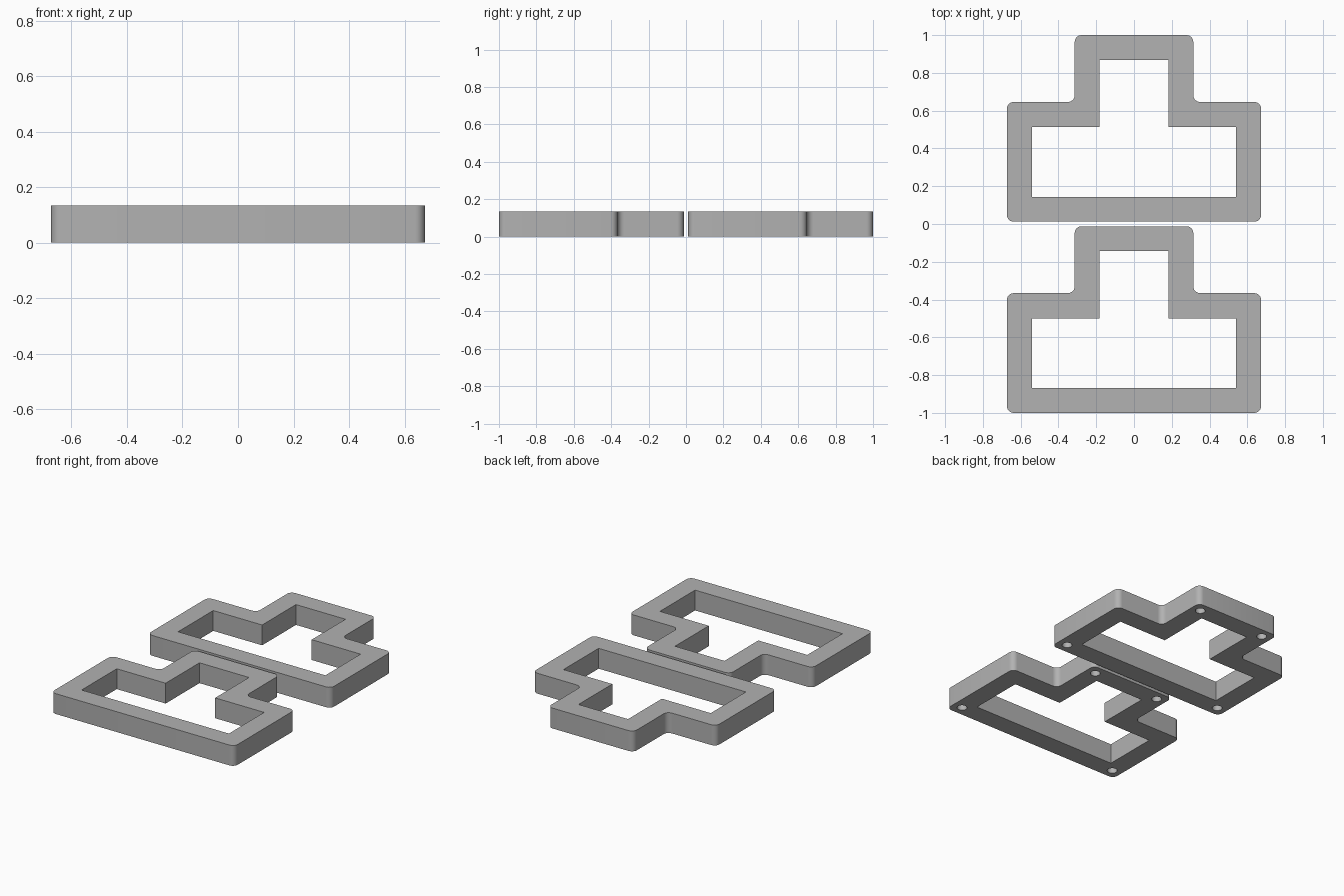
import bpy, bmesh, math
from mathutils import Vector

if "Cube" in bpy.data.objects:
    bpy.data.objects.remove(bpy.data.objects["Cube"])

HEIGHT, DEPTH = 0.135, 0.988          # frame thickness and length in y
CORNER, HOLE_R, HOLE_DEPTH = 0.036, 0.031, 0.07

grey = bpy.data.materials.new("grey plastic")
grey.diffuse_color = (0.445, 0.445, 0.445, 1)
grey.use_nodes = True
grey.node_tree.nodes["Principled BSDF"].inputs["Base Color"].default_value = grey.diffuse_color


def t_outline(half_base, half_prong, bottom, shoulder, top):
    """Counter-clockwise T outline, mirrored about x = 0."""
    right = [(half_base, bottom), (half_base, shoulder),
             (half_prong, shoulder), (half_prong, top)]
    return [Vector(p) for p in right + [(-x, y) for x, y in reversed(right)]]


def rounded(points, radius, steps=6):
    """Replace every right-angled corner with an arc."""
    out = []
    for i, p in enumerate(points):
        a = (points[i - 1] - p).normalized() * radius
        b = (points[(i + 1) % len(points)] - p).normalized() * radius
        for k in range(steps + 1):
            t = k / steps * math.pi / 2
            out.append(p + a + b - a * math.sin(t) - b * math.cos(t))
    # arcs run from the incoming edge to the outgoing edge
    n = steps + 1
    return [q for i in range(len(points)) for q in order(out[i * n:(i + 1) * n], points[i - 1])]


def order(arc, previous):
    return arc if (arc[0] - previous).length < (arc[-1] - previous).length else arc[::-1]


def circle(x, y, r, n=24):
    return [Vector((x + r * math.cos(2 * math.pi * k / n),
                    y + r * math.sin(2 * math.pi * k / n))) for k in range(n)]


def wall(bm, loop, z0, z1):
    """Vertical wall along a closed loop; returns its bottom and top edges."""
    low = [bm.verts.new((p.x, p.y, z0)) for p in loop]
    high = [bm.verts.new((p.x, p.y, z1)) for p in loop]
    n = len(loop)
    for i in range(n):
        j = (i + 1) % n
        bm.faces.new((low[i], low[j], high[j], high[i]))
    return [[bm.edges.get((r[i], r[(i + 1) % n])) for i in range(n)] for r in (low, high)]


def cap(bm, edges, up):
    bmesh.ops.triangle_fill(bm, edges=edges, use_beauty=True, normal=(0, 0, up))


def frame(name, y0):
    bm = bmesh.new()
    # outer and inner walls
    outer = rounded(t_outline(0.673, 0.314, 0, 0.634, DEPTH), CORNER)
    inner = t_outline(0.541, 0.182, 0.132, 0.501, DEPTH - 0.132)
    low_o, high_o = wall(bm, outer, 0, HEIGHT)
    low_i, high_i = wall(bm, inner, 0, HEIGHT)
    bottom = low_o + low_i
    # blind holes in the underside
    for x, y in ((0.607, 0.066), (0.248, DEPTH - 0.066)):
        for side in (1, -1):
            rim, floor = wall(bm, circle(side * x, y, HOLE_R), 0, HOLE_DEPTH)
            bottom += rim
            cap(bm, floor, -1)
    cap(bm, high_o + high_i, 1)
    cap(bm, bottom, -1)
    bmesh.ops.recalc_face_normals(bm, faces=bm.faces)
    mesh = bpy.data.meshes.new(name)
    bm.to_mesh(mesh)
    bm.free()
    mesh.materials.append(grey)
    mesh.shade_smooth()
    mesh.set_sharp_from_angle(angle=math.radians(30))
    obj = bpy.data.objects.new(name, mesh)
    obj.location.y = y0
    bpy.context.collection.objects.link(obj)


frame("front_frame", -1.0)
frame("back_frame", 1.0 - DEPTH)
